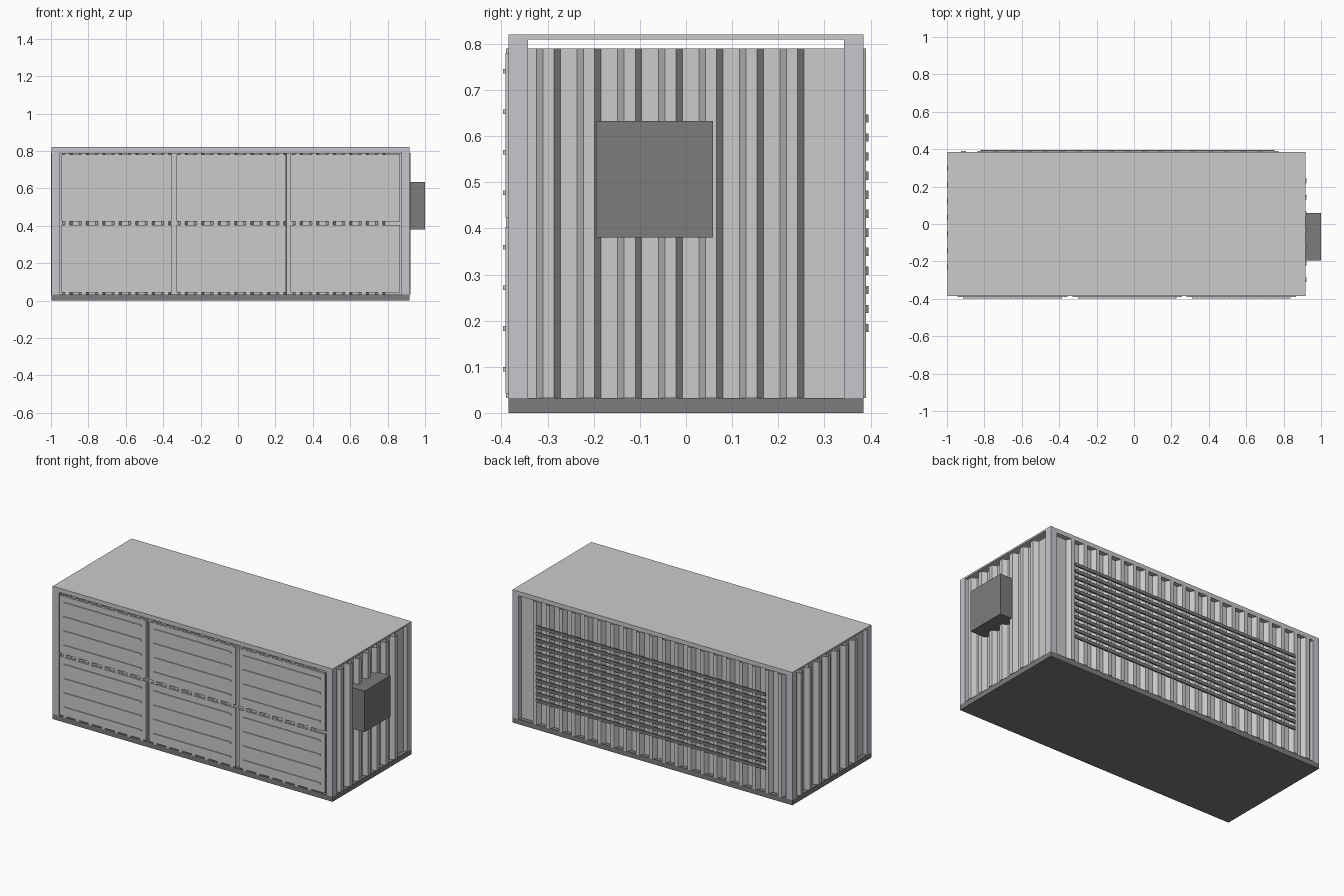
import bpy

if "Cube" in bpy.data.objects:
    bpy.data.objects.remove(bpy.data.objects["Cube"])

def mat(name, c):
    m = bpy.data.materials.new(name)
    m.diffuse_color = (*c, 1)
    m.use_nodes = True
    m.node_tree.nodes["Principled BSDF"].inputs["Base Color"].default_value = m.diffuse_color
    return m

DARK = mat("dark_grey", (0.2, 0.2, 0.205))
FRAME = mat("frame_grey", (0.56, 0.57, 0.61))

def mesh(name, verts, faces, m=None):
    me = bpy.data.meshes.new(name)
    me.from_pydata(verts, [], faces)
    ob = bpy.data.objects.new(name, me)
    bpy.context.collection.objects.link(ob)
    if m:
        me.materials.append(m)
    return ob

def box(name, x, y, z, m=None):
    v = [(a, b, c) for a in x for b in y for c in z]
    f = [(0, 1, 3, 2), (4, 6, 7, 5), (0, 4, 5, 1),
         (2, 3, 7, 6), (0, 2, 6, 4), (1, 5, 7, 3)]
    return mesh(name, v, f, m)

X0, X1, Y = -0.996, 0.916, 0.385
BASE, TOP, POST = 0.032, 0.79, 0.043

# Base, roof and frame
box("base", (X0, X1), (-Y, Y), (0, BASE), DARK)
box("roof", (X0, X1), (-Y, Y), (0.81, 0.82))
for sx, x in (("left", (X0, X0 + POST)), ("right", (X1 - POST, X1))):
    for sy, y in (("front", (-Y, -Y + POST)), ("back", (Y - POST, Y))):
        box(f"{sy}_{sx}_post", x, y, (BASE, 0.81), FRAME)
for sy, y in (("front", (-Y, -Y + POST)), ("back", (Y - POST, Y))):
    box(f"{sy}_top_rail", (X0 + POST, X1 - POST), y, (TOP + 0.003, 0.81), FRAME)

# Corrugated walls: trapezoid profile along u, d = depth outward
def wall(name, u0, u1, count, place):
    deep, out, pitch = -0.025, 0.005, 0.088
    prof = [(u0, deep)]
    for i in range(count):
        a = u0 + 0.018 + i * pitch
        prof += [(a, deep), (a + 0.014, out), (a + 0.038, out), (a + 0.052, deep)]
    prof.append((u1, deep))
    prof += [(u, d - 0.006) for u, d in reversed(prof)]
    n = len(prof)
    v = [(*place(u, d), z) for z in (BASE, TOP) for u, d in prof]
    f = [(i, (i + 1) % n, (i + 1) % n + n, i + n) for i in range(n)]
    h = n // 2
    for k in (0, n):
        f += [(k + i, k + i + 1, k + n - 2 - i, k + n - 1 - i) for i in range(h - 1)]
    ob = mesh(name, v, f)
    import bmesh
    bm = bmesh.new()
    bm.from_mesh(ob.data)
    bmesh.ops.recalc_face_normals(bm, faces=bm.faces)
    bm.to_mesh(ob.data)
    bm.free()

L0, L1, W = X0 + POST - 0.003, X1 - POST + 0.003, Y - POST
wall("right_wall", -W, W, 7, lambda u, d: (X1 + d, u))
wall("left_wall", -W, W, 7, lambda u, d: (X0 - d, -u))
wall("back_wall", L0, L1, 20, lambda u, d: (u, Y + d))
wall("front_wall", L0, L1, 20, lambda u, d: (u, -Y - d))

# Front door panels with raised ribs
for i, x in enumerate([(-0.945, -0.355), (-0.33, 0.257), (0.28, 0.867)]):
    for j, (z0, z1) in enumerate([(0.042, 0.403), (0.424, 0.78)]):
        box(f"door_panel_{i}_{j}", x, (-0.391, -0.378), (z0, z1))
        for k in range(4):
            z = z0 + 0.053 + k * 0.088
            box(f"door_rib_{i}_{j}_{k}", (x[0] + 0.03, x[1] - 0.03),
                (-0.397, -0.39), (z - 0.005, z + 0.005))

# Back louvre slats
for k in range(12):
    z = 0.184 + k * 0.0413
    box(f"louvre_slat_{k}", (-0.82, 0.75), (0.387, 0.396), (z - 0.009, z + 0.009), DARK)

# End wall equipment box
box("equipment_box", (0.887, 1.0), (-0.195, 0.058), (0.38, 0.633), DARK)
